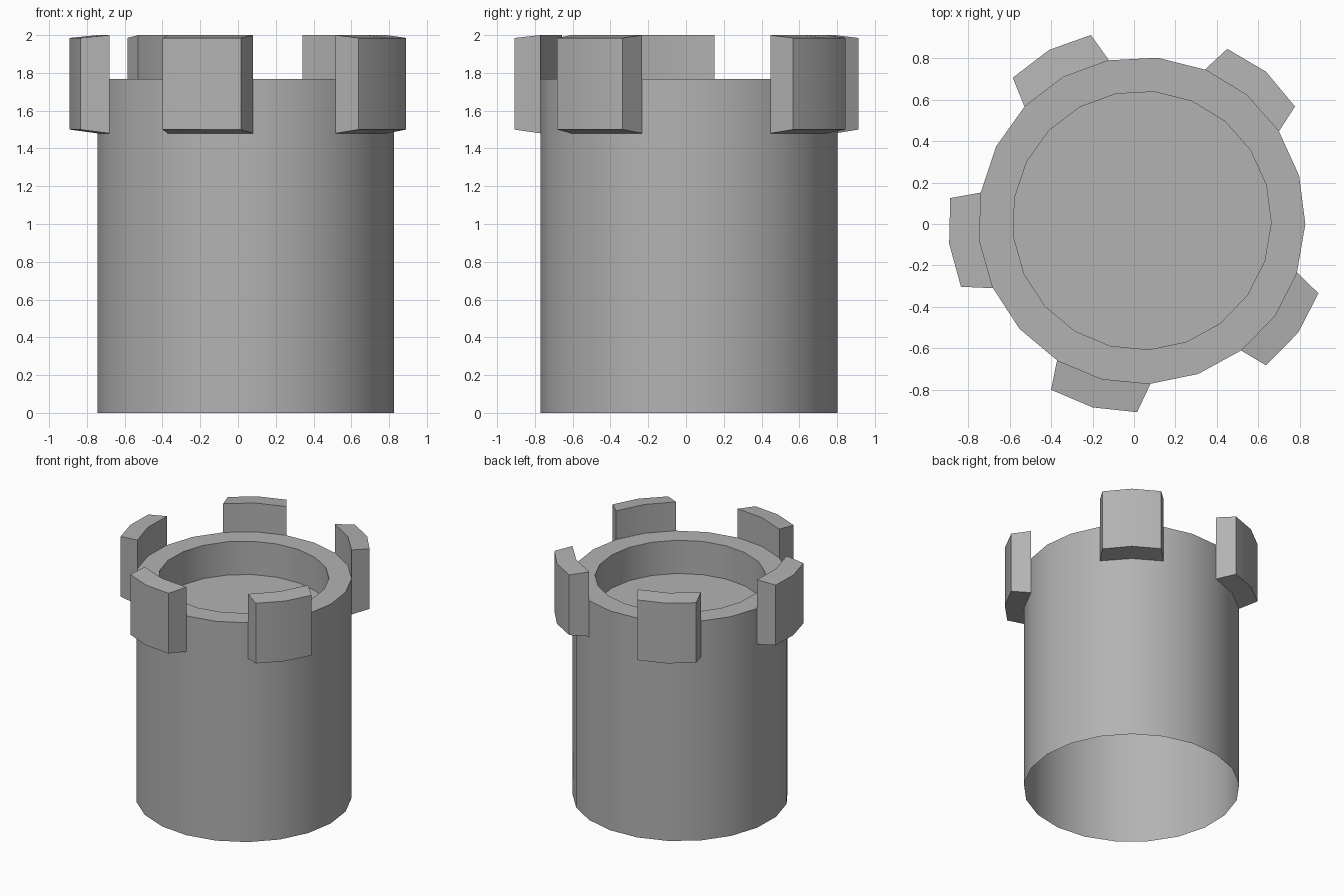
import bpy, bmesh, math

if "Cube" in bpy.data.objects:
    bpy.data.objects.remove(bpy.data.objects["Cube"])

N, R_OUT, R_IN = 21, 0.789, 0.624
CX, CY, START = 0.038, 0.017, math.radians(-1.25)
RIM_Z, FLOOR_Z = 1.768, 1.50

stone = bpy.data.materials.new("dark_grey")
stone.diffuse_color = (0.45, 0.45, 0.45, 1)
stone.use_nodes = True
stone.node_tree.nodes["Principled BSDF"].inputs["Base Color"].default_value = stone.diffuse_color


def ring_point(i, r):
    a = START + 2 * math.pi * i / N
    return CX + r * math.cos(a), CY + r * math.sin(a)


def finish(name, bm):
    bmesh.ops.recalc_face_normals(bm, faces=bm.faces)
    mesh = bpy.data.meshes.new(name)
    bm.to_mesh(mesh)
    bm.free()
    mesh.materials.append(stone)
    ob = bpy.data.objects.new(name, mesh)
    bpy.context.collection.objects.link(ob)
    bpy.ops.object.select_all(action='DESELECT')
    ob.select_set(True)
    bpy.context.view_layer.objects.active = ob
    bpy.ops.object.shade_smooth_by_angle(angle=math.radians(30))
    return ob


# Tower shell: open at the bottom, flat rim, recessed floor
bm = bmesh.new()
rings = [[bm.verts.new((*ring_point(i, r), z)) for i in range(N)]
         for r, z in [(R_OUT, 0), (R_OUT, RIM_Z), (R_IN, RIM_Z), (R_IN, FLOOR_Z)]]
for a, b in zip(rings, rings[1:]):
    for i in range(N):
        j = (i + 1) % N
        bm.faces.new((a[i], a[j], b[j], b[i]))
bm.faces.new(rings[-1])
finish("tower_shell", bm)

# Battlements: each hugs two wall sides, with slightly sloped top and bottom
battlements = {
    2: [(0.777, 0.567), (0.637, 0.735), (0.45, 0.845)],
    6: [(-0.208, 0.912), (-0.41, 0.84), (-0.585, 0.706)],
    10: [(-0.887, 0.125), (-0.892, -0.095), (-0.835, -0.303)],
    14: [(-0.40, -0.80), (-0.20, -0.885), (0.015, -0.908)],
    18: [(0.637, -0.682), (0.792, -0.525), (0.89, -0.335)],
}
for n, (first, outer) in enumerate(battlements.items(), 1):
    bm = bmesh.new()
    cols = []
    for k, o in enumerate(outer):
        p = ring_point(first + k, R_OUT)
        cols.append([bm.verts.new(c) for c in
                     ((*p, 1.48), (*o, 1.50), (*o, 1.985), (*p, 2.0))])
    for a, b in zip(cols, cols[1:]):
        for s in range(4):
            t = (s + 1) % 4
            bm.faces.new((a[s], a[t], b[t], b[s]))
    bm.faces.new(cols[0])
    bm.faces.new(cols[-1])
    finish(f"battlement_{n}", bm)
